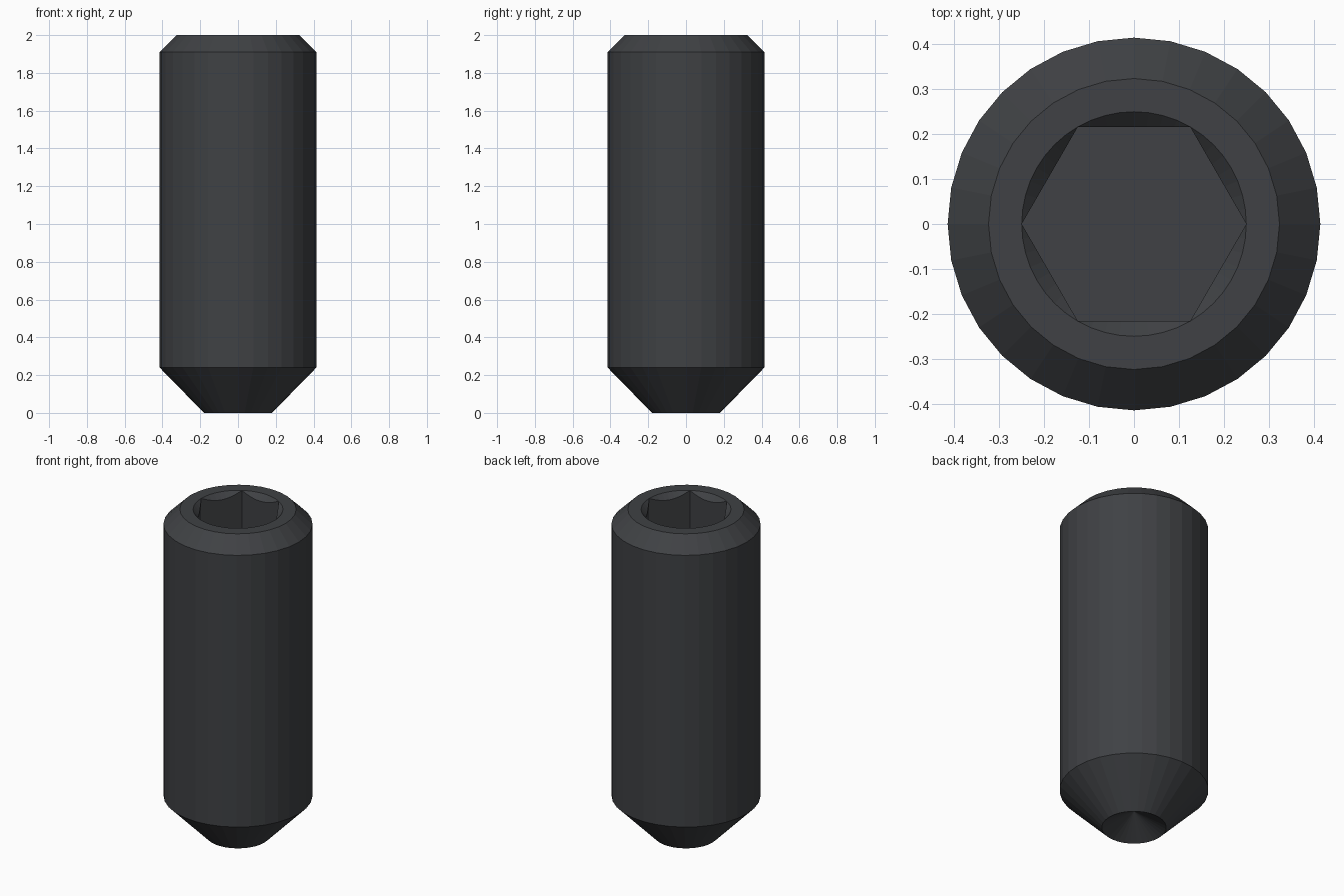
import bpy, bmesh
from math import pi, cos, sin, radians

if "Cube" in bpy.data.objects:
    bpy.data.objects.remove(bpy.data.objects["Cube"])

SIDES = 32          # facets of the outer body
SOCKET = 48         # points around the hex socket (8 per flat)
R_HEX = 0.25        # hex corner radius, equal to the countersink rim
TOP, FLOOR = 2.0, 1.5

bm = bmesh.new()


def ring(n, radius, z):
    """Closed loop of vertices; radius and z are functions of the angle."""
    angles = [2 * pi * i / n for i in range(n)]
    return [bm.verts.new((radius(a) * cos(a), radius(a) * sin(a), z(a))) for a in angles]


def circle(n, r, z):
    return ring(n, lambda a: r, lambda a: z)


def skin(lower, upper):
    n = len(lower)
    for i in range(n):
        j = (i + 1) % n
        bm.faces.new((lower[i], lower[j], upper[j], upper[i]))


def loop_edges(verts):
    n = len(verts)
    edges = []
    for i in range(n):
        pair = (verts[i], verts[(i + 1) % n])
        edges.append(bm.edges.get(pair) or bm.edges.new(pair))
    return edges


def hex_radius(a):
    return R_HEX * cos(pi / 6) / cos(a % (pi / 3) - pi / 6)


# Outer body: cup rim, point taper, shank, top chamfer
body = [circle(SIDES, r, z) for r, z in
        [(0.18, 0.0), (0.415, 0.24), (0.415, 1.91), (0.324, TOP)]]
for a, b in zip(body, body[1:]):
    skin(a, b)

# Hollow cup in the point
apex = bm.verts.new((0, 0, 0.104))
for i in range(SIDES):
    bm.faces.new((body[0][(i + 1) % SIDES], body[0][i], apex))

# Hex socket: round countersink rim, scalloped flats, flat floor
rim = circle(SOCKET, R_HEX, TOP)
scallop = ring(SOCKET, hex_radius, lambda a: TOP - (R_HEX - hex_radius(a)))
floor = ring(SOCKET, hex_radius, lambda a: FLOOR)
skin(rim, scallop)
skin(scallop, floor)
bm.faces.new(floor)

# Flat top annulus between chamfer and socket
bmesh.ops.bridge_loops(bm, edges=loop_edges(body[-1]) + loop_edges(rim))

bmesh.ops.remove_doubles(bm, verts=bm.verts, dist=1e-5)
bmesh.ops.recalc_face_normals(bm, faces=bm.faces)

mesh = bpy.data.meshes.new("set_screw")
bm.to_mesh(mesh)
bm.free()
screw = bpy.data.objects.new("set_screw", mesh)
bpy.context.collection.objects.link(screw)

# Blackened steel
steel = bpy.data.materials.new("black_steel")
steel.diffuse_color = (0.05, 0.053, 0.058, 1)
steel.use_nodes = True
steel.node_tree.nodes["Principled BSDF"].inputs["Base Color"].default_value = steel.diffuse_color
mesh.materials.append(steel)
